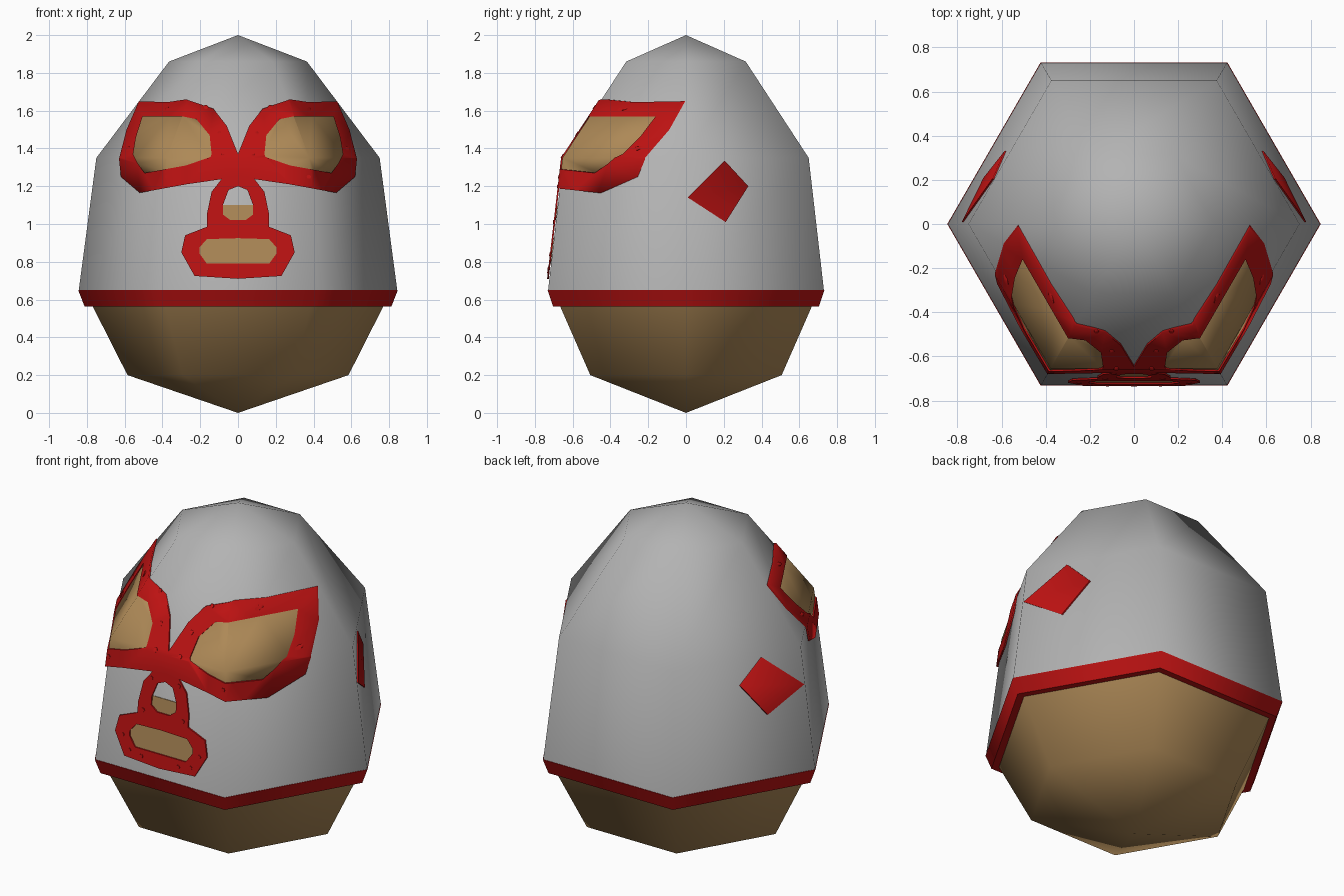
import bpy, bmesh, math
from mathutils import Vector

cube = bpy.data.objects.get("Cube")
if cube:
    bpy.data.objects.remove(cube, do_unlink=True)


def material(name, rgb):
    m = bpy.data.materials.new(name)
    m.use_nodes = True
    m.diffuse_color = (*rgb, 1)
    m.node_tree.nodes["Principled BSDF"].inputs["Base Color"].default_value = (*rgb, 1)
    return m


GREY = material("grey cloth", (0.45, 0.45, 0.45))
RED = material("red trim", (0.5, 0.006, 0.006))
SKIN = material("tan skin", (0.42, 0.25, 0.095))

# Mask profile: (corner radius, height), from neckline to crown
MASK = [(0.843, 0.65), (0.75, 1.35), (0.365, 1.86)]
ROOT3 = math.sqrt(3)


def finish(bm, name, mat):
    mesh = bpy.data.meshes.new(name)
    for f in bm.faces:
        f.smooth = True
    for e in bm.edges:
        if len(e.link_faces) == 2:
            e.smooth = e.calc_face_angle(0) < math.radians(68)
    bm.to_mesh(mesh)
    bm.free()
    mesh.materials.append(mat)
    obj = bpy.data.objects.new(name, mesh)
    bpy.context.collection.objects.link(obj)
    return obj


def hex_lathe(name, profile, mat, tip=None):
    """Six-sided rings joined by quads, with an optional pointed end."""
    bm = bmesh.new()
    rings = [[bm.verts.new((r * math.cos(i * math.pi / 3), r * math.sin(i * math.pi / 3), z))
              for i in range(6)] for r, z in profile]
    for a, b in zip(rings, rings[1:]):
        for i in range(6):
            j = (i + 1) % 6
            bm.faces.new((a[i], a[j], b[j], b[i]))
    if tip is not None:
        top = bm.verts.new((0, 0, tip))
        for i in range(6):
            bm.faces.new((rings[-1][i], rings[-1][(i + 1) % 6], top))
    bmesh.ops.recalc_face_normals(bm, faces=bm.faces)
    return finish(bm, name, mat)


def radius(z):
    low, high = MASK[:2] if z < MASK[1][1] else MASK[1:]
    return low[0] + (high[0] - low[0]) * (z - low[1]) / (high[1] - low[1])


def drape(x, z, lift):
    """Point on the front half of the mask, lifted off it a little."""
    r = radius(z) + lift
    return Vector((x, -min(r * ROOT3 / 2, ROOT3 * (r - abs(x))), z))


def plate(name, polygons, mat, lift, depth):
    """Mirrored thin plate: cut along the mask's creases, then draped on it."""
    bm = bmesh.new()
    for side in (1, -1):
        for poly in polygons:
            bm.faces.new([bm.verts.new((side * x, 0, z)) for x, z in poly])
    bmesh.ops.remove_doubles(bm, verts=bm.verts, dist=0.0005)

    def cut(co, no):
        bmesh.ops.bisect_plane(bm, geom=bm.verts[:] + bm.edges[:] + bm.faces[:],
                               dist=0.0001, plane_co=co, plane_no=no)
    cut((0, 0, MASK[1][1]), (0, 0, 1))
    for (r0, z0), (r1, z1) in zip(MASK, MASK[1:]):
        for side in (1, -1):
            cut((side * (r0 + lift) / 2, 0, z0), (z1 - z0, 0, -side * (r1 - r0) / 2))
    for v in bm.verts:
        v.co = drape(v.co.x, v.co.z, lift)
    bm.normal_update()
    for f in bm.faces:
        if f.normal.y > 0:
            f.normal_flip()
    rim = [e for e in bm.edges if e.is_boundary]
    new = bmesh.ops.extrude_edge_only(bm, edges=rim)["geom"]
    for v in new:
        if isinstance(v, bmesh.types.BMVert):
            v.co = drape(v.co.x, v.co.z, lift - depth)
    bm.normal_update()
    return finish(bm, name, mat)


def strip(outer, inner, closed):
    """Quads between two outlines with matching points."""
    n = len(outer)
    return [(outer[i], outer[(i + 1) % n], inner[(i + 1) % n], inner[i])
            for i in range(n if closed else n - 1)]


# Head, mask shell and neck band
hex_lathe("mask_shell", MASK, GREY, 2.0)
hex_lathe("chin", [(0.78, 0.585), (0.585, 0.2)], SKIN, 0.0)
hex_lathe("neck_band", [(0.82, 0.652), (0.846, 0.65), (0.812, 0.563), (0.76, 0.563)], RED)

# Outlines of the trim around the openings, as (x, z)
eye_outer = [(.525, 1.65), (.375, 1.645), (.275, 1.66), (.13, 1.61), (.06, 1.52), (0, 1.37),
             (0, 1.25), (.275, 1.21), (.52, 1.165), (.62, 1.25), (.63, 1.345), (.59, 1.5)]
eye_inner = [(.505, 1.57), (.39, 1.57), (.295, 1.57), (.22, 1.555), (.15, 1.47), (.14, 1.37),
             (.145, 1.355), (.275, 1.31), (.495, 1.27), (.53, 1.32), (.555, 1.37), (.54, 1.46)]
nose_outer = [(0, 1.25), (.085, 1.24), (.14, 1.17), (.165, 1.05), (.165, .985), (0, .985)]
nose_inner = [(0, 1.2), (.05, 1.18), (.08, 1.1), (.08, 1.05), (.04, 1.02), (0, 1.02)]
mouth_outer = [(0, .985), (.165, .985), (.28, .94), (.3, .85), (.23, .725), (0, .71)]
mouth_inner = [(0, .925), (.165, .92), (.205, .875), (.205, .845), (.165, .79), (0, .79)]

plate("eye_trim", strip(eye_outer, eye_inner, True), RED, 0.014, 0.01)
plate("nose_trim", strip(nose_outer, nose_inner, False), RED, 0.014, 0.01)
plate("mouth_trim", strip(mouth_outer, mouth_inner, False), RED, 0.014, 0.01)

# Skin showing through the openings
plate("eye_skin", [eye_inner], SKIN, 0.005, 0.004)
plate("nose_skin", [[(0, 1.1)] + nose_inner[2:]], SKIN, 0.005, 0.004)
plate("mouth_skin", [mouth_inner], SKIN, 0.005, 0.004)

# Small studs on the trim
studs = [(.17, 1.62), (.1, 1.48), (.08, 1.36), (.375, 1.61), (.58, 1.4), (.375, 1.25),
         (.09, 1.2), (.13, 1.01), (.25, .84), (.2, .765), (.12, .75)]
hexagon = [(math.cos(i * math.pi / 3) * 0.012, math.sin(i * math.pi / 3) * 0.012) for i in range(6)]
plate("trim_studs", [[(x + dx, z + dz) for dx, dz in hexagon] for x, z in studs], RED, 0.018, 0.005)

# Diamond patch over each ear, as (y, z)
diamond = [(.01, 1.14), (.205, 1.335), (.33, 1.2), (.21, 1.01)]
for side, label in ((1, "left"), (-1, "right")):
    bm = bmesh.new()
    rings = [[bm.verts.new((side * (radius(z) + lift - y / ROOT3), y, z)) for y, z in diamond]
             for lift in (0.008, 0.0)]
    bm.faces.new(rings[0])
    for i in range(4):
        j = (i + 1) % 4
        bm.faces.new((rings[0][j], rings[0][i], rings[1][i], rings[1][j]))
    bm.normal_update()
    bm.faces.ensure_lookup_table()
    if bm.faces[0].normal.x * side < 0:
        bmesh.ops.reverse_faces(bm, faces=bm.faces)
    bm.normal_update()
    finish(bm, label + "_ear_diamond", RED)
